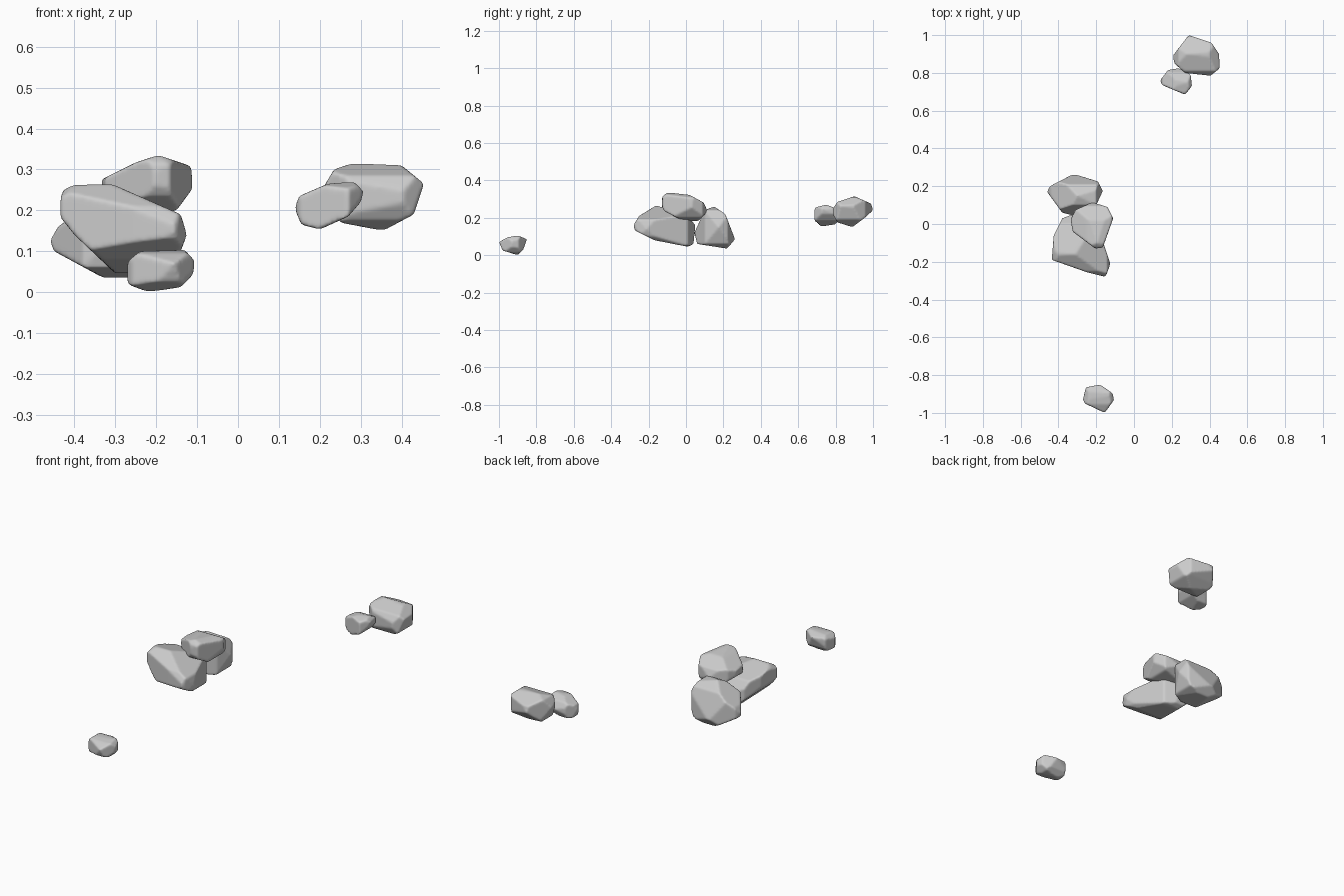
import bpy, bmesh
from mathutils import Vector
from mathutils.geometry import convex_hull_2d

if "Cube" in bpy.data.objects:
    bpy.data.objects.remove(bpy.data.objects["Cube"])


def rock(name, top, side, front):
    """Carve a rounded blank with the facets of its three outlines: top (x,y), side (y,z), front (x,z)."""
    views = ((top, 0, 1), (side, 1, 2), (front, 0, 2))
    lo, hi = Vector((9, 9, 9)), Vector((-9, -9, -9))
    for pts, a, b in views:
        for p in pts:
            for axis, v in ((a, p[0]), (b, p[1])):
                lo[axis], hi[axis] = min(lo[axis], v), max(hi[axis], v)
    mid, half = (lo + hi) / 2, (hi - lo) / 2

    # rounded blank
    bm = bmesh.new()
    bmesh.ops.create_icosphere(bm, subdivisions=3, radius=1.27)
    for v in bm.verts:
        v.co = mid + Vector([v.co[i] * half[i] for i in range(3)])

    # flat cuts along every outline edge
    for pts, a, b in views:
        pts = [Vector(p) for p in pts]
        hull = [pts[i] for i in convex_hull_2d(pts)]
        centre = sum(hull, Vector((0, 0))) / len(hull)
        for p, q in zip(hull, hull[1:] + hull[:1]):
            d = q - p
            if d.length < 1e-5:
                continue
            n = Vector((d.y, -d.x)).normalized()
            if n.dot(p - centre) < 0:
                n = -n
            co, no = Vector(mid), Vector((0, 0, 0))
            co[a], co[b] = p
            no[a], no[b] = n
            bmesh.ops.bisect_plane(bm, geom=bm.verts[:] + bm.edges[:] + bm.faces[:],
                                   plane_co=co, plane_no=no, clear_outer=True)
            rim = [e for e in bm.edges if e.is_boundary]
            if rim:
                bmesh.ops.holes_fill(bm, edges=rim, sides=0)
    hull = bmesh.ops.convex_hull(bm, input=bm.verts[:])
    loose = [g for g in hull["geom_interior"] + hull["geom_unused"]
             if isinstance(g, bmesh.types.BMVert) and g.is_valid]
    bmesh.ops.delete(bm, geom=loose, context='VERTS')
    bmesh.ops.recalc_face_normals(bm, faces=bm.faces[:])

    mesh = bpy.data.meshes.new(name)
    bm.to_mesh(mesh)
    bm.free()
    obj = bpy.data.objects.new(name, mesh)
    bpy.context.collection.objects.link(obj)

    # worn edges
    rem = obj.modifiers.new("even", 'REMESH')
    rem.mode = 'VOXEL'
    rem.voxel_size = 0.006
    rem.use_smooth_shade = True
    worn = obj.modifiers.new("worn", 'SMOOTH')
    worn.factor, worn.iterations = 0.5, 5
    return obj


# lone small rock at the front
rock("front_rock",
     [(-.27, -.93), (-.255, -.865), (-.18, -.85), (-.115, -.895), (-.105, -.93), (-.155, -1), (-.26, -.95)],
     [(-1, .07), (-.955, .095), (-.9, .105), (-.85, .085), (-.87, .03), (-.9, 0), (-.98, .025)],
     [(-.272, .02), (-.27, .075), (-.24, .1), (-.13, .103), (-.105, .075), (-.11, .043), (-.14, .012), (-.22, 0)])

# middle pile of three
rock("pile_long_rock",
     [(-.435, -.19), (-.425, -.06), (-.38, .03), (-.3, .06), (-.2, .01), (-.125, -.21), (-.15, -.28), (-.25, -.255), (-.36, -.215)],
     [(-.285, .155), (-.25, .21), (-.16, .265), (0, .22), (.05, .16), (.04, .06), (.01, .045), (-.17, .08), (-.27, .13)],
     [(-.44, .19), (-.43, .25), (-.4, .262), (-.31, .265), (-.14, .19), (-.125, .14), (-.14, .1), (-.2, .05), (-.3, .045), (-.4, .14)])
rock("pile_top_rock",
     [(-.335, .025), (-.31, .075), (-.22, .115), (-.14, .09), (-.11, .03), (-.165, -.125), (-.205, -.13), (-.325, -.04)],
     [(-.135, .27), (-.125, .315), (-.1, .335), (.02, .322), (.095, .28), (.115, .235), (.07, .185), (0, .175), (-.115, .235)],
     [(-.335, .275), (-.25, .317), (-.195, .335), (-.115, .308), (-.11, .255), (-.15, .2), (-.25, .18), (-.33, .24)])
rock("pile_back_rock",
     [(-.46, .17), (-.445, .2), (-.32, .265), (-.19, .225), (-.165, .175), (-.2, .1), (-.3, .04), (-.38, .06)],
     [(.1, .24), (.15, .26), (.21, .22), (.262, .085), (.22, .035), (.06, .06), (.045, .12)],
     [(-.46, .125), (-.44, .16), (-.3, .26), (-.2, .24), (-.165, .15), (-.2, .06), (-.27, .03), (-.33, .035), (-.45, .1)])

# far pair at the back
rock("far_large_rock",
     [(.205, .89), (.29, 1), (.41, .96), (.45, .9), (.455, .825), (.405, .785), (.27, .8), (.215, .85)],
     [(.775, .235), (.81, .285), (.9, .315), (.99, .275), (1, .24), (.95, .195), (.89, .15), (.81, .175)],
     [(.205, .25), (.235, .3), (.28, .315), (.4, .31), (.455, .265), (.43, .19), (.355, .15), (.25, .17)])
rock("far_small_rock",
     [(.138, .76), (.18, .815), (.24, .825), (.3, .79), (.307, .73), (.27, .685), (.15, .735)],
     [(.68, .22), (.69, .255), (.75, .27), (.8, .25), (.825, .21), (.8, .165), (.72, .153), (.68, .185)],
     [(.138, .205), (.15, .235), (.22, .265), (.285, .27), (.307, .245), (.3, .22), (.27, .185), (.2, .153), (.155, .165)])
